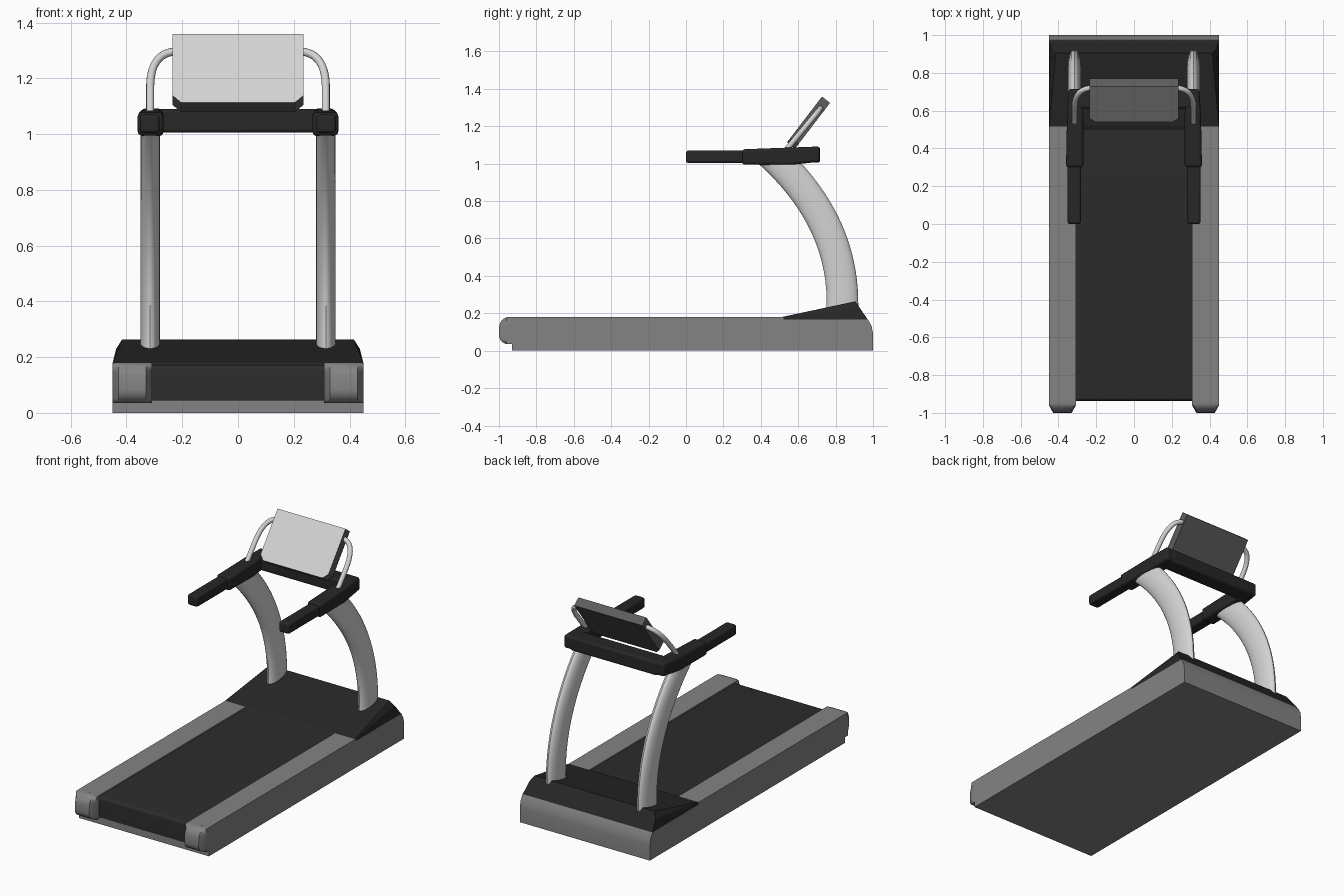
import bpy, bmesh, math
from mathutils import Vector

if "Cube" in bpy.data.objects:
    bpy.data.objects.remove(bpy.data.objects["Cube"])


def material(name, v):
    m = bpy.data.materials.new(name)
    m.use_nodes = True
    m.diffuse_color = (v, v, v, 1)
    m.node_tree.nodes["Principled BSDF"].inputs["Base Color"].default_value = (v, v, v, 1)
    return m


GREY = material("mid grey", 0.23)
LIGHT = material("light grey", 0.66)
BELT = material("belt black", 0.025)
BLACK = material("black plastic", 0.02)
DARK = material("dark grey", 0.11)


def finish(name, bm, mats, bevel=0, segments=3, smooth=True):
    bmesh.ops.recalc_face_normals(bm, faces=bm.faces)
    mesh = bpy.data.meshes.new(name)
    bm.to_mesh(mesh)
    bm.free()
    ob = bpy.data.objects.new(name, mesh)
    bpy.context.collection.objects.link(ob)
    for m in mats:
        mesh.materials.append(m)
    if bevel:
        mod = ob.modifiers.new("rounding", "BEVEL")
        mod.width, mod.segments = bevel, segments
        mod.limit_method = "ANGLE"
        mod.angle_limit = math.radians(40)
    if smooth:
        bpy.ops.object.select_all(action="DESELECT")
        ob.select_set(True)
        bpy.context.view_layer.objects.active = ob
        bpy.ops.object.shade_smooth_by_angle(angle=math.radians(35))
    return ob


def loft(name, rings, mat, bevel=0):
    """Skin matching closed rings and cap both ends."""
    bm = bmesh.new()
    rows = [[bm.verts.new(p) for p in ring] for ring in rings]
    n = len(rows[0])
    for a, b in zip(rows, rows[1:]):
        for i in range(n):
            j = (i + 1) % n
            bm.faces.new((a[i], a[j], b[j], b[i]))
    bm.faces.new(rows[0])
    bm.faces.new(rows[-1])
    return finish(name, bm, [mat], bevel)


def prism(name, profile, x0, x1, mat, bevel=0):
    """Extrude a side profile of (y, z) points across x."""
    return loft(name, [[(x, y, z) for y, z in profile] for x in (x0, x1)], mat, bevel)


def rect(y0, y1, z0, z1):
    return [(y0, z0), (y1, z0), (y1, z1), (y0, z1)]


def bezier(a, b, c, t):
    return Vector(a) * (1 - t) ** 2 + Vector(b) * 2 * t * (1 - t) + Vector(c) * t * t


# Deck with a rounded rear end
prism("deck_base", [(-.93, 0), (1, 0), (1, .09), (.993, .13), (.973, .167), (-.93, .167)],
      -.45, .45, GREY)

# Running belt, rolled over at the front
roll = [(-.92 - .016 * math.sin(a), .152 + .02 * math.cos(a))
        for a in (math.pi / 2 * i / 6 for i in range(7))]
prism("running_belt", roll + [(-.936, .045), (-.9, .045), (.56, .045), (.56, .172)],
      -.31, .31, BELT)

# Motor hood: tapered wedge
bm = bmesh.new()
for s in (-1, 1):
    for x, y, z in ((.449, .48, .163), (.449, .52, .182), (.449, .974, .163),
                    (.437, .925, .23), (.415, .905, .264)):
        bm.verts.new((s * x, y, z))
bmesh.ops.convex_hull(bm, input=bm.verts)
finish("motor_hood", bm, [BLACK], smooth=False)

for side, s in (("left", 1), ("right", -1)):
    # Foot rail and its rounded front cap
    prism(side + "_foot_rail", rect(-.935, .52, .16, .18), s * .308, s * .45, GREY)
    cap = [(-.92, .035)]
    for i in range(13):
        a = math.pi / 2 * i / 6
        corner = .062 if i <= 6 else .048
        zc = .118 if i > 6 else .083
        cap.append((-.95 - .05 * math.sin(a), zc - corner * math.cos(a) * (.77 if i <= 6 else 1.29)))
    cap.append((-.92, .18))
    rings = [[(s * x, max(y, lim), z) for y, z in cap]
             for x, lim in ((.308, -.96), (.33, -1), (.428, -1), (.45, -.96))]
    loft(side + "_rail_cap", rings, GREY)

    # Curved upright of oval section
    rings = []
    for k in range(21):
        t = k / 20
        f = bezier((.75, .2), (.78, .66), (.365, 1.02), t)
        b = bezier((.92, .2), (.94, .66), (.6, 1.02), t)
        mid, half = (f + b) / 2, (b - f) / 2
        ring = []
        for i in range(24):
            a = math.tau * i / 24
            p = mid + half * math.cos(a)
            ring.append((s * .315 + .035 * math.sin(a), p.x, p.y))
        rings.append(ring)
    loft(side + "_upright", rings, LIGHT)

    # Handle arm, thicker and narrower towards the rear
    rings = [[(s * xo, y, z0), (s * xi, y, z0), (s * xi, y, z1), (s * xo, y, z1)]
             for y, xi, xo, z0, z1 in ((.3, .268, .36, .995, 1.077),
                                       (.55, .268, .355, .993, 1.086),
                                       (.715, .272, .346, 1.01, 1.092))]
    loft(side + "_handle_arm", rings, BLACK, .014)

    # Forward hand grip
    prism(side + "_hand_grip", rect(0, .33, 1.004, 1.07), s * .281, s * .352, BLACK, .012)

    # Bent tube holding the console
    curve = bpy.data.curves.new(side + "_console_tube", "CURVE")
    curve.dimensions = "3D"
    curve.bevel_depth, curve.bevel_resolution = .0145, 4
    curve.use_fill_caps = True
    sp = curve.splines.new("POLY")
    path = [Vector((.315, .52, 1.055))]
    path += [bezier((.315, .62, 1.175), (.312, .715, 1.29), (.225, .72, 1.296), i / 12)
             for i in range(13)]
    sp.points.add(len(path) - 1)
    for pt, p in zip(sp.points, path):
        pt.co = (s * p.x, p.y, p.z, 1)
    sp.use_smooth = True
    curve.materials.append(LIGHT)
    bpy.context.collection.objects.link(bpy.data.objects.new(side + "_console_tube", curve))

# Cross bar between the arms
prism("cross_bar", rect(.612, .717, 1.005, 1.09), -.3, .3, BLACK, .012)

# Tilted console with clipped lower corners and a light face
low, high = Vector((0, .54, 1.114)), Vector((0, .727, 1.359))
depth = Vector((0, .043, -.034))
outline = [(-.235, 1), (.235, 1), (.235, .1), (.205, 0), (-.205, 0), (-.235, .1)]
bm = bmesh.new()
front = [bm.verts.new(low.lerp(high, v) + Vector((x, 0, 0))) for x, v in outline]
back = [bm.verts.new(v.co + depth) for v in front]
face = bm.faces.new(front)
face.material_index = 1
bm.faces.new(back)
for i in range(6):
    j = (i + 1) % 6
    bm.faces.new((front[i], front[j], back[j], back[i]))
finish("console", bm, [DARK, LIGHT], smooth=False)
